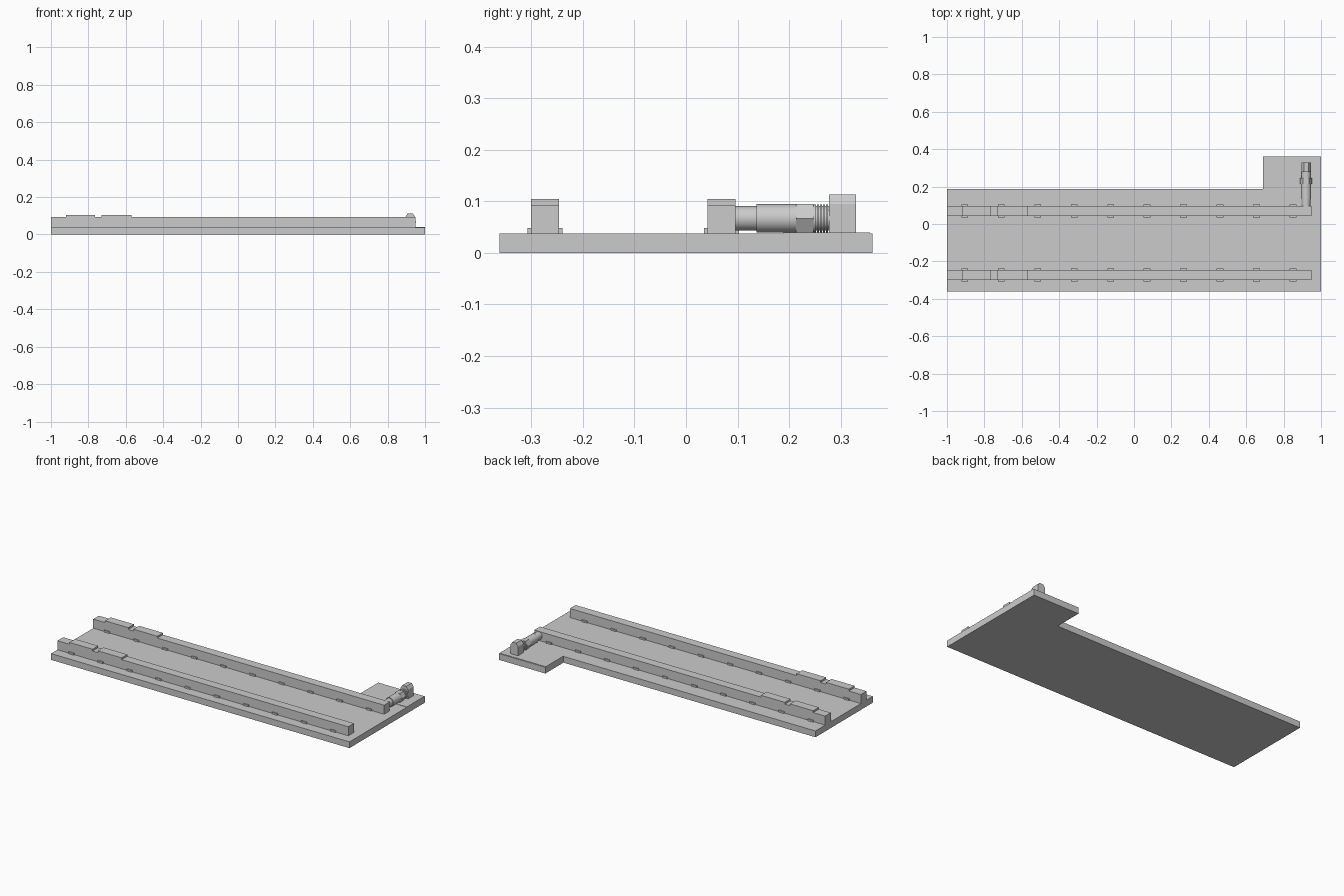
import bpy, math

if "Cube" in bpy.data.objects:
    bpy.data.objects.remove(bpy.data.objects["Cube"])

TOP = 0.038            # top of base plate
AX, AZ = 0.92, 0.067   # axis of the fitting


def prism(name, outline, axis, a, b):
    """Extrude a 2D outline between a and b; axis 'z' uses (x, y), axis 'y' uses (x, z)."""
    def put(p, t):
        return (p[0], p[1], t) if axis == 'z' else (p[0], t, p[1])
    n = len(outline)
    verts = [put(p, a) for p in outline] + [put(p, b) for p in outline]
    faces = [list(range(n))[::-1], list(range(n, 2 * n))]
    faces += [[i, (i + 1) % n, n + (i + 1) % n, n + i] for i in range(n)]
    if axis == 'y':
        faces = [f[::-1] for f in faces]
    mesh = bpy.data.meshes.new(name)
    mesh.from_pydata(verts, [], faces)
    obj = bpy.data.objects.new(name, mesh)
    bpy.context.collection.objects.link(obj)
    return obj


def box(name, x0, x1, y0, y1, z0, z1):
    return prism(name, [(x0, y0), (x1, y0), (x1, y1), (x0, y1)], 'z', z0, z1)


def cylinder(name, r, y0, y1, sides=32):
    bpy.ops.mesh.primitive_cylinder_add(
        vertices=sides, radius=r, depth=y1 - y0,
        location=(AX, (y0 + y1) / 2, AZ), rotation=(math.pi / 2, 0, 0))
    obj = bpy.context.object
    obj.name = name
    bpy.ops.object.shade_smooth_by_angle(angle=math.radians(30))
    return obj


# L-shaped base plate
prism("base_plate", [(-1, -0.361), (1, -0.361), (1, 0.361), (0.69, 0.361),
                     (0.69, 0.188), (-1, 0.188)], 'z', 0, TOP)
box("corner_pad", 0.69, 1, 0.188, 0.357, TOP - 0.002, TOP + 0.002)

# Two rails with stepped tops and side clips
steps = [(-1, TOP), (0.95, TOP), (0.95, 0.093), (-0.57, 0.093), (-0.57, 0.104),
         (-0.73, 0.104), (-0.73, 0.093), (-0.765, 0.093), (-0.765, 0.104),
         (-0.92, 0.104), (-0.92, 0.093), (-1, 0.093)]
for side, yc in (("front", -0.273), ("back", 0.069)):
    prism(side + "_rail", steps, 'y', yc - 0.027, yc + 0.027)
    for i in range(10):
        x = -0.905 + 0.195 * i
        for s in (-1, 1):
            y0, y1 = sorted((yc + s * 0.026, yc + s * 0.034))
            box(side + "_rail_clip", x - 0.018, x + 0.018, y0, y1, TOP, 0.048)

# Fitting joining the back rail to the end block
cylinder("fitting_neck", 0.0235, 0.094, 0.138)
cylinder("fitting_body", 0.0275, 0.137, 0.214)
hexagon = [(AX + 0.0315 * math.cos(math.radians(60 * i)),
            AZ + 0.0315 * math.sin(math.radians(60 * i))) for i in range(6)]
prism("hex_nut", hexagon, 'y', 0.213, 0.247)
cylinder("thread_core", 0.0235, 0.246, 0.279)
for i in range(5):
    y = 0.2475 + 0.006 * i
    cylinder("thread_rib", 0.027, y, y + 0.004)

# End block with chamfered top
prism("end_block", [(0.896, TOP), (0.946, TOP), (0.946, 0.095), (0.934, 0.113),
                    (0.908, 0.113), (0.896, 0.095)], 'y', 0.277, 0.329)
